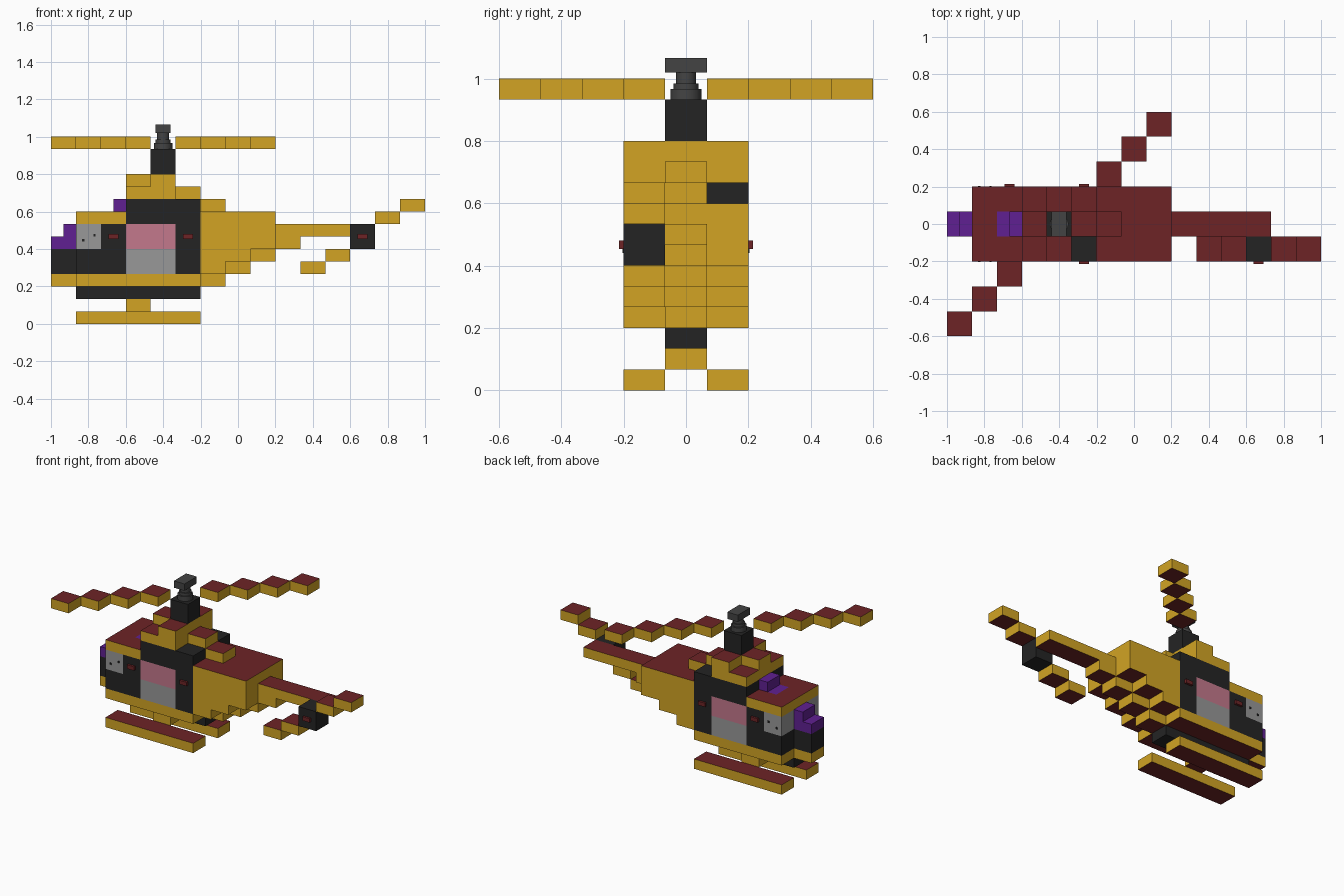
import bpy, bmesh

if "Cube" in bpy.data.objects:
    bpy.data.objects.remove(bpy.data.objects["Cube"])

U = 2 / 15          # brick width
H = U / 2           # plate height


def material(name, srgb):
    lin = [((c / 255 + 0.055) / 1.055) ** 2.4 if c > 10 else c / 255 / 12.92 for c in srgb]
    m = bpy.data.materials.new(name)
    m.diffuse_color = (*lin, 1)
    m.use_nodes = True
    m.node_tree.nodes["Principled BSDF"].inputs["Base Color"].default_value = m.diffuse_color
    return m


YELLOW = material("yellow", (210, 164, 36))
RED = material("dark red", (109, 36, 38))
BLACK = material("black", (36, 36, 36))
PURPLE = material("purple", (96, 32, 146))
PINK = material("pink", (196, 120, 140))
GREY = material("grey", (152, 152, 152))
IRON = material("dark grey", (68, 68, 68))


def build(name, boxes, side, cap=None):
    """One object from boxes (x0, x1, y0, y1, z0, z1) in brick/plate cells; cap colours tops and undersides."""
    bm = bmesh.new()
    for x0, x1, y0, y1, z0, z1 in boxes:
        vs = [bm.verts.new((-1 + x * U, -0.6 + y * U, z * H))
              for z in (z0, z1) for x, y in ((x0, y0), (x1, y0), (x1, y1), (x0, y1))]
        for f in ((3, 2, 1, 0), (4, 5, 6, 7), (0, 1, 5, 4), (1, 2, 6, 5), (2, 3, 7, 6), (3, 0, 4, 7)):
            face = bm.faces.new([vs[i] for i in f])
            face.normal_update()
            face.material_index = 1 if cap and abs(face.normal.z) > 0.5 else 0
    me = bpy.data.meshes.new(name)
    bm.to_mesh(me)
    bm.free()
    me.materials.append(side)
    if cap:
        me.materials.append(cap)
    ob = bpy.data.objects.new(name, me)
    bpy.context.collection.objects.link(ob)
    return ob


def both(*spans):
    """Boxes (x0, x1, z0, z1) placed on the left and right outer rows."""
    return [(a, b, y, y + 1, c, d) for a, b, c, d in spans for y in (3, 5)]


# Landing gear
build("skids", both((1, 6, 0, 1)), YELLOW, RED)
build("skid_strut", [(3, 4, 4, 5, 1, 2)], YELLOW, RED)
build("keel", [(1, 6, 4, 5, 2, 3)], BLACK)

# Cabin floor, walls and canopy
build("cabin_floor", [(1, 6, 3, 6, 3, 4), (0, 1, 4, 5, 3, 4), (6, 7, 4, 5, 3, 4)], YELLOW, RED)
build("nose_block", [(0, 1, 4, 5, 4, 6)], BLACK)
build("cabin_frame", both((1, 3, 4, 6), (2, 3, 6, 8), (5, 6, 4, 8)) + [(3, 6, 3, 6, 8, 10)], BLACK)
build("front_windows", both((1, 2, 6, 8)), GREY)
build("door_panels", both((3, 5, 4, 6)), GREY)
build("door_windows", both((3, 5, 6, 8)), PINK)
build("nose_roof", both((1, 3, 8, 9)) + [(1, 2, 4, 5, 8, 9)], YELLOW, RED)

# Stepped purple windshields
for name, x, z in (("nose_windshield", 0, 6), ("roof_windshield", 2, 8)):
    build(name, [(x, x + 1, 4, 5, z, z + 1), (x + 0.5, x + 1, 4, 5, z + 1, z + 2)], PURPLE)

# Upper roof stack
build("engine_roof", both((3, 5, 10, 11), (4, 5, 11, 12))
      + [(3, 6, 4, 5, 10, 11), (3, 5, 4, 5, 11, 12)], YELLOW, RED)

# Tapering rear body: centre row runs one step past the outer rows
build("rear_body_sides", both((6, 7, 4, 5), (6, 8, 5, 6), (6, 9, 6, 9)), YELLOW, RED)
build("tail_boom", [(6, e, 4, 5, z, z + 1) for z, e in
                    ((4, 8), (5, 9), (6, 10), (7, 13), (8, 9), (9, 7))], YELLOW, RED)

# Tail rotor
build("tail_rotor_hub", [(12, 13, 3, 4, 6, 8)], BLACK)
build("tail_rotor_blades", [(x, x + 1, 3, 4, z, z + 1) for x, z in
                            ((10, 4), (11, 5), (13, 8), (14, 9))], YELLOW, RED)

# Main rotor: diagonal of single bricks, skipping the mast
build("main_rotor_blades", [(i, i + 1, i, i + 1, 14, 15) for i in range(9) if i != 4], YELLOW, RED)
build("rotor_mast", [(4, 5, 4, 5, 12, 14)], BLACK)
for name, r, z0, z1 in (("hub_base", 0.05, 0.933, 0.966), ("hub_collar", 0.04, 0.966, 0.985),
                        ("hub_neck", 0.032, 0.985, 1.02)):
    bpy.ops.mesh.primitive_cylinder_add(vertices=16, radius=r, depth=z1 - z0,
                                        location=(-0.4, 0, (z0 + z1) / 2))
    bpy.context.object.name = name
    bpy.context.object.data.materials.append(IRON)
    bpy.ops.object.shade_smooth_by_angle()
build("hub_cap", [(4.2, 4.8, 4, 5, 15.3, 16)], IRON)

# Small red knobs on the black bricks, and specks on the front windows
knobs = [(x - 0.2, x + 0.2, y, y + 0.11, 6.8, 7.2) for x in (2.5, 5.5) for y in (2.89, 6)]
build("side_knobs", knobs + [(12.3, 12.7, 2.89, 3, 6.8, 7.2)], RED)
build("window_specks", [(x, x + 0.09, y, y + 0.03, z, z + 0.2)
                        for x, z in ((1.25, 6.6), (1.7, 7.0)) for y in (2.97, 6)], BLACK)
